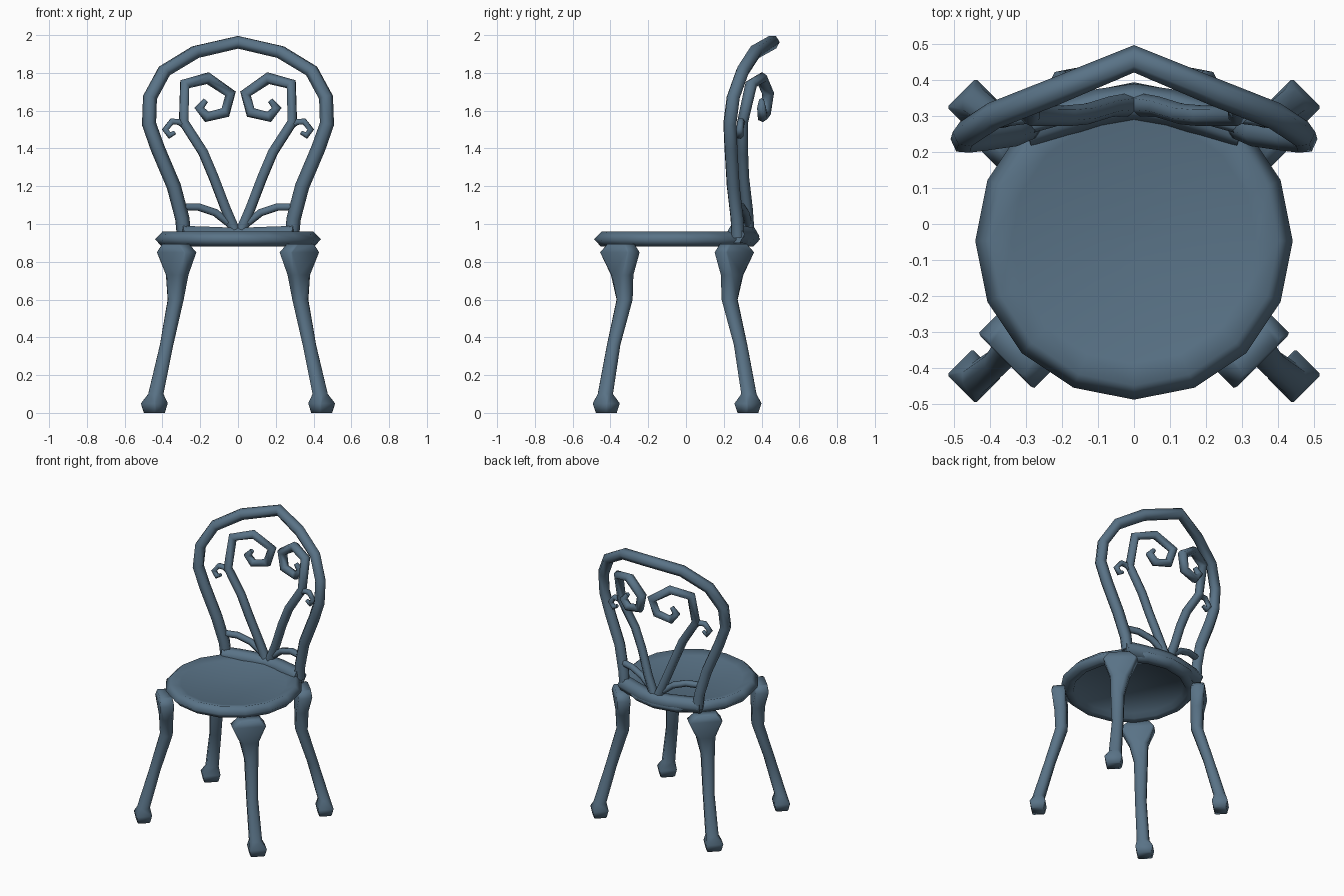
import bpy, bmesh, math

if "Cube" in bpy.data.objects:
    bpy.data.objects.remove(bpy.data.objects["Cube"])

paint = bpy.data.materials.new("blue grey paint")
paint.diffuse_color = (0.10, 0.17, 0.24, 1)
paint.use_nodes = True
paint.node_tree.nodes["Principled BSDF"].inputs["Base Color"].default_value = paint.diffuse_color
SEAT_Y = -0.047


def finish(ob, angle=85):
    ob.data.materials.clear()
    ob.data.materials.append(paint)
    bpy.ops.object.select_all(action='DESELECT')
    ob.select_set(True)
    bpy.context.view_layer.objects.active = ob
    bpy.ops.object.shade_smooth_by_angle(angle=math.radians(angle))


def skin(name, rings, angle=85):
    """Bridge equal-length rings of points into one capped mesh object."""
    bm = bmesh.new()
    loops = [[bm.verts.new(p) for p in r] for r in rings]
    n = len(loops[0])
    for a, b in zip(loops, loops[1:]):
        for i in range(n):
            j = (i + 1) % n
            bm.faces.new((a[i], a[j], b[j], b[i]))
    bm.faces.new(loops[0])
    bm.faces.new(loops[-1])
    bmesh.ops.recalc_face_normals(bm, faces=bm.faces)
    me = bpy.data.meshes.new(name)
    bm.to_mesh(me)
    bm.free()
    ob = bpy.data.objects.new(name, me)
    bpy.context.collection.objects.link(ob)
    finish(ob, angle)


def tube(name, paths, radius):
    """Six-sided bar along each path; a point is (x, y, z[, taper])."""
    cu = bpy.data.curves.new(name, 'CURVE')
    cu.dimensions = '3D'
    cu.bevel_depth = radius
    cu.bevel_resolution = 1
    cu.use_fill_caps = True
    for path in paths:
        sp = cu.splines.new('POLY')
        sp.points.add(len(path) - 1)
        for pt, p in zip(sp.points, path):
            pt.co = (*p[:3], 1)
            pt.radius = p[3] if len(p) > 3 else 1
    ob = bpy.data.objects.new(name, cu)
    bpy.context.collection.objects.link(ob)
    bpy.ops.object.select_all(action='DESELECT')
    ob.select_set(True)
    bpy.context.view_layer.objects.active = ob
    bpy.ops.object.convert(target='MESH')
    finish(bpy.context.object)


def flip(path):
    return [(-p[0], *p[1:]) for p in path]


def both(path):
    return [path, flip(path)]


# Seat: lathed 16-sided disc with rounded rim, dished top, hollow underside
profile = [(0.01, 0.935), (0.34, 0.943), (0.40, 0.96), (0.44, 0.92),
           (0.405, 0.882), (0.36, 0.885), (0.345, 0.915), (0.01, 0.92)]
skin("seat", [[(r * math.sin(k * math.pi / 8), SEAT_Y - r * math.cos(k * math.pi / 8), z)
               for k in range(16)] for r, z in profile], 100)

# Legs: chamfered box section swept down a cabriole line on the diagonal
# station: z, x, depth to the front, half width, half depth, squareness
stations = [(0.893, 0.330, 0.345, 0.070, 0.040, 0.80), (0.85, 0.325, 0.350, 0.108, 0.044, 0.90),
            (0.73, 0.322, 0.338, 0.060, 0.040, 0.60), (0.60, 0.330, 0.325, 0.043, 0.038, 0.45),
            (0.36, 0.378, 0.383, 0.036, 0.034, 0.42), (0.10, 0.435, 0.427, 0.040, 0.038, 0.45),
            (0.05, 0.443, 0.422, 0.056, 0.050, 0.90), (0.0, 0.443, 0.422, 0.046, 0.040, 0.80)]
for label, sy in (("front", 1), ("back", -1)):
    for side, sx in (("right", 1), ("left", -1)):
        rings = []
        for z, d, e, a, b, k in stations:
            ring = []
            for t, u in ((a, k*b), (k*a, b), (-k*a, b), (-a, k*b),
                         (-a, -k*b), (-k*a, -b), (k*a, -b), (a, -k*b)):
                x = d + (u + t) * 0.7071
                y = -e + (t - u) * 0.7071
                y = y if sy > 0 else 2 * SEAT_Y - y
                ring.append((sx * x, y, z))
            rings.append(ring)
        skin(f"{label}_{side}_leg", rings)

# Back frame: hoop leaning backwards at the top
half = [(0.285, 0.275, 0.93), (0.295, 0.27, 1.03), (0.34, 0.25, 1.20), (0.425, 0.238, 1.40),
        (0.471, 0.232, 1.53), (0.466, 0.25, 1.67), (0.39, 0.30, 1.81), (0.225, 0.365, 1.91)]
tube("back_frame", [half + [(0, 0.458, 1.962)] + flip(half)[::-1]], 0.038)

# Bottom rail following the rear edge of the seat
half = [(0.30, 0.26, 0.945), (0.20, 0.293, 0.942), (0.10, 0.322, 0.938)]
tube("bottom_rail", [half + [(0, 0.337, 0.935)] + flip(half)[::-1]], 0.052)

# Large scrolls rising from the middle of the rail
tube("large_scrolls", both([
    (0.02, 0.33, 0.97, 1.1), (0.065, 0.325, 1.08), (0.13, 0.305, 1.25), (0.185, 0.30, 1.38),
    (0.288, 0.30, 1.54), (0.282, 0.345, 1.74, 1.1), (0.16, 0.40, 1.772, 1.1),
    (0.04, 0.435, 1.69, 1.1), (0.067, 0.42, 1.59, 1.05), (0.165, 0.405, 1.567),
    (0.205, 0.40, 1.615, 0.9), (0.170, 0.40, 1.655, 0.5)]), 0.029)

# Small outer curls
tube("small_curls", both([
    (0.27, 0.30, 1.51), (0.31, 0.295, 1.54), (0.35, 0.29, 1.543), (0.385, 0.285, 1.50),
    (0.362, 0.285, 1.468), (0.333, 0.285, 1.485, 0.6)]), 0.019)

# Low curved braces between frame and scroll base
tube("low_braces", both([
    (0.30, 0.27, 1.09), (0.21, 0.295, 1.09), (0.12, 0.315, 1.06), (0.03, 0.33, 0.99)]), 0.022)
